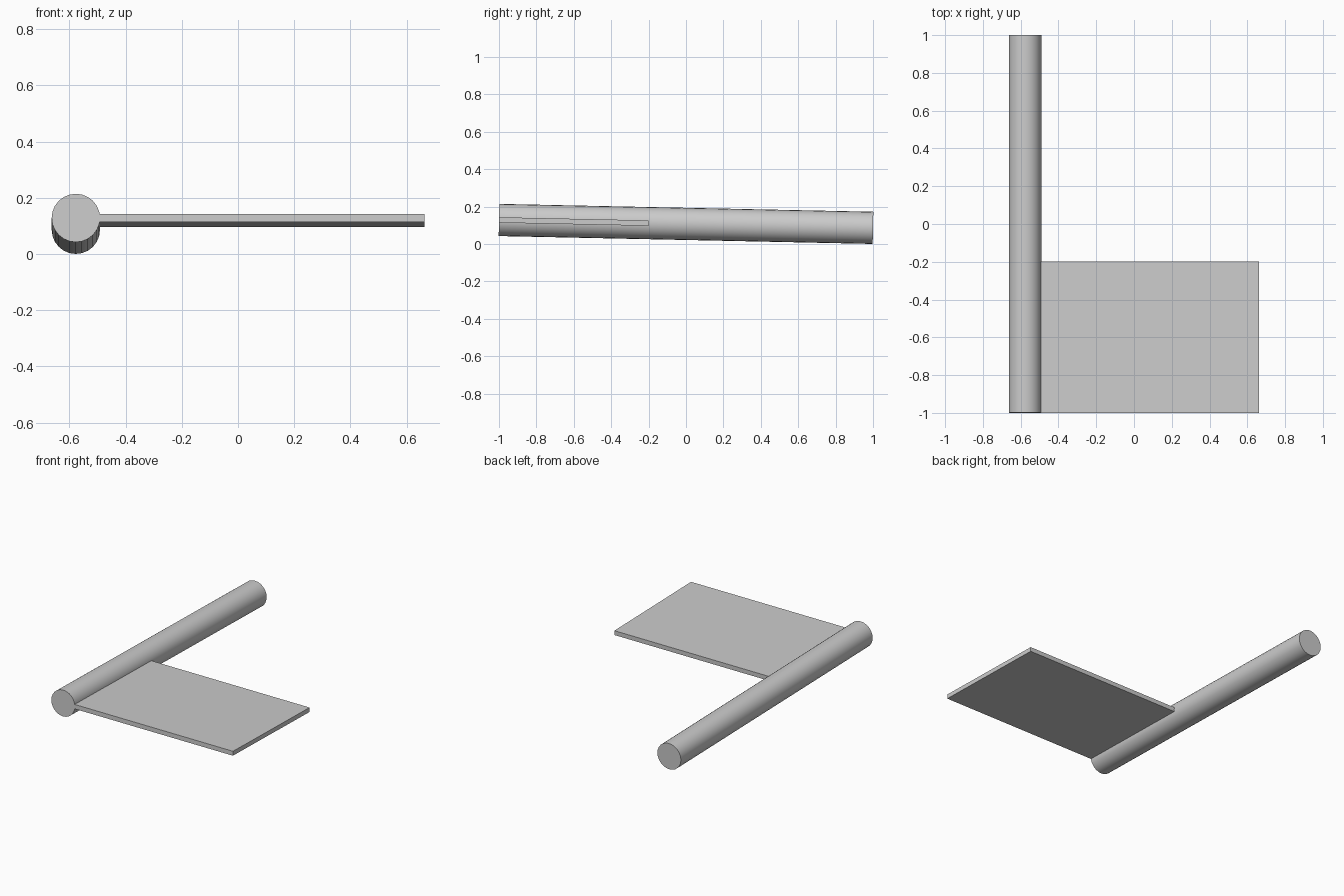
import bpy, math

if "Cube" in bpy.data.objects:
    bpy.data.objects.remove(bpy.data.objects["Cube"])

TILT = -0.021          # whole model leans slightly down towards the back
Z0 = 0.107             # height of the pole axis at y = 0
R = 0.086
POLE_X = -0.577

grey = bpy.data.materials.new("plain grey")
grey.diffuse_color = (0.6, 0.6, 0.6, 1)
grey.use_nodes = True
grey.node_tree.nodes["Principled BSDF"].inputs["Base Color"].default_value = grey.diffuse_color


def finish(obj, name):
    obj.name = name
    obj.data.materials.append(grey)


# Pole lying along y
bpy.ops.mesh.primitive_cylinder_add(vertices=24, radius=R, depth=2.0,
    location=(POLE_X, 0, Z0), rotation=(math.pi / 2 + TILT, 0, 0))
finish(bpy.context.object, "pole")
bpy.ops.object.shade_smooth_by_angle(angle=math.radians(35))

# Flat panel, rooted on the pole axis, flush with the front end
x0, x1, y0, y1 = POLE_X + 0.03, 0.663, -1.0, -0.2
yc = (y0 + y1) / 2
bpy.ops.mesh.primitive_cube_add(size=1,
    location=((x0 + x1) / 2, yc, Z0 + yc * math.tan(TILT)), rotation=(TILT, 0, 0))
panel = bpy.context.object
panel.scale = (x1 - x0, y1 - y0, 0.029)
finish(panel, "flag_panel")
